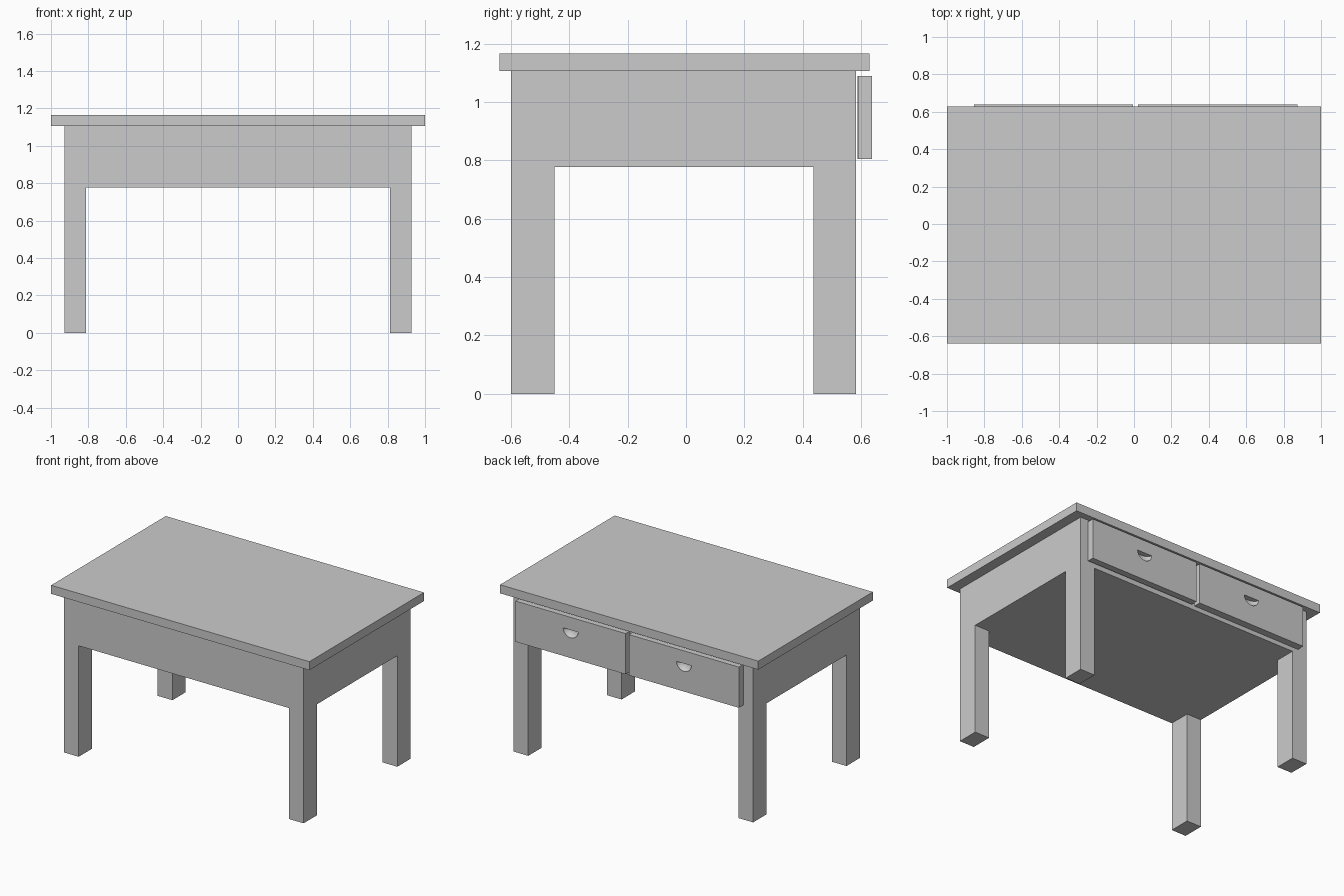
import bpy, bmesh
from mathutils import Matrix, Vector

if "Cube" in bpy.data.objects:
    bpy.data.objects.remove(bpy.data.objects["Cube"])


def finish(bm, name):
    bmesh.ops.recalc_face_normals(bm, faces=bm.faces)
    mesh = bpy.data.meshes.new(name)
    bm.to_mesh(mesh)
    bm.free()
    obj = bpy.data.objects.new(name, mesh)
    bpy.context.collection.objects.link(obj)
    return obj


def box(name, lo, hi):
    lo, hi = Vector(lo), Vector(hi)
    bm = bmesh.new()
    bmesh.ops.create_cube(bm, size=1, matrix=Matrix.Translation((lo + hi) / 2)
                          @ Matrix.Diagonal((*(hi - lo), 1)))
    return finish(bm, name)


# Table top
box("table_top", (-1, -0.639, 1.106), (1, 0.629, 1.166))

# Deep apron with four legs drawn down from its corners, one flush piece
xs = (-0.928, -0.814, 0.814, 0.928)
ys = (-0.60, -0.45, 0.437, 0.583)
bm = bmesh.new()
grid = [[bm.verts.new((x, y, 1.106)) for y in ys] for x in xs]
cells = [[bm.faces.new((grid[i][j], grid[i + 1][j], grid[i + 1][j + 1], grid[i][j + 1]))
          for j in range(3)] for i in range(3)]


def extrude_down(faces, z):
    ret = bmesh.ops.extrude_face_region(bm, geom=faces, use_keep_orig=False)
    for v in (g for g in ret["geom"] if isinstance(g, bmesh.types.BMVert)):
        v.co.z = z
    return [g for g in ret["geom"] if isinstance(g, bmesh.types.BMFace)]


all_cells = [f for row in cells for f in row]
lower = extrude_down(all_cells, 0.777)
corners = [f for f in lower
           if abs(f.calc_center_median().x) > 0.8
           and abs(f.calc_center_median().y) > 0.44]
old = [f for f in corners]
extrude_down(corners, 0.0)
bmesh.ops.delete(bm, geom=[f for f in old if f.is_valid], context='FACES_ONLY')
# Close the upper side under the table top
rim = [e for e in bm.edges if e.is_boundary and all(v.co.z > 1.1 for v in e.verts)]
if rim:
    bmesh.ops.holes_fill(bm, edges=rim, sides=0)
bmesh.ops.recalc_face_normals(bm, faces=bm.faces)
bmesh.ops.dissolve_limit(bm, angle_limit=0.01, verts=bm.verts, edges=bm.edges)
finish(bm, "apron_and_legs")

# Two drawer fronts, each with a scooped half-moon finger pull
for side, x0, x1, y0 in (("left", -0.856, -0.005, 0.587), ("right", 0.021, 0.874, 0.592)):
    drawer = box(side + "_drawer_front", (x0, y0, 0.804), (x1, 0.638, 1.089))
    bm = bmesh.new()
    bmesh.ops.create_uvsphere(bm, u_segments=24, v_segments=12, radius=1)
    cut = bmesh.ops.bisect_plane(bm, geom=bm.verts[:] + bm.edges[:] + bm.faces[:],
                                 plane_co=(0, 0, 0), plane_no=(0, 0, 1), clear_outer=True)
    bmesh.ops.holes_fill(bm, edges=[e for e in bm.edges if e.is_boundary], sides=0)
    bmesh.ops.transform(bm, verts=bm.verts,
                        matrix=Matrix.Translation(((x0 + x1) / 2, 0.6381, 1.0))
                        @ Matrix.Diagonal((0.058, 0.038, 0.055, 1)))
    cutter = finish(bm, side + "_pull_cutter")
    cutter.hide_render = True
    cutter.hide_set(True)
    mod = drawer.modifiers.new("finger_pull", 'BOOLEAN')
    mod.object = cutter
    mod.operation = 'DIFFERENCE'
    mod.solver = 'EXACT'
